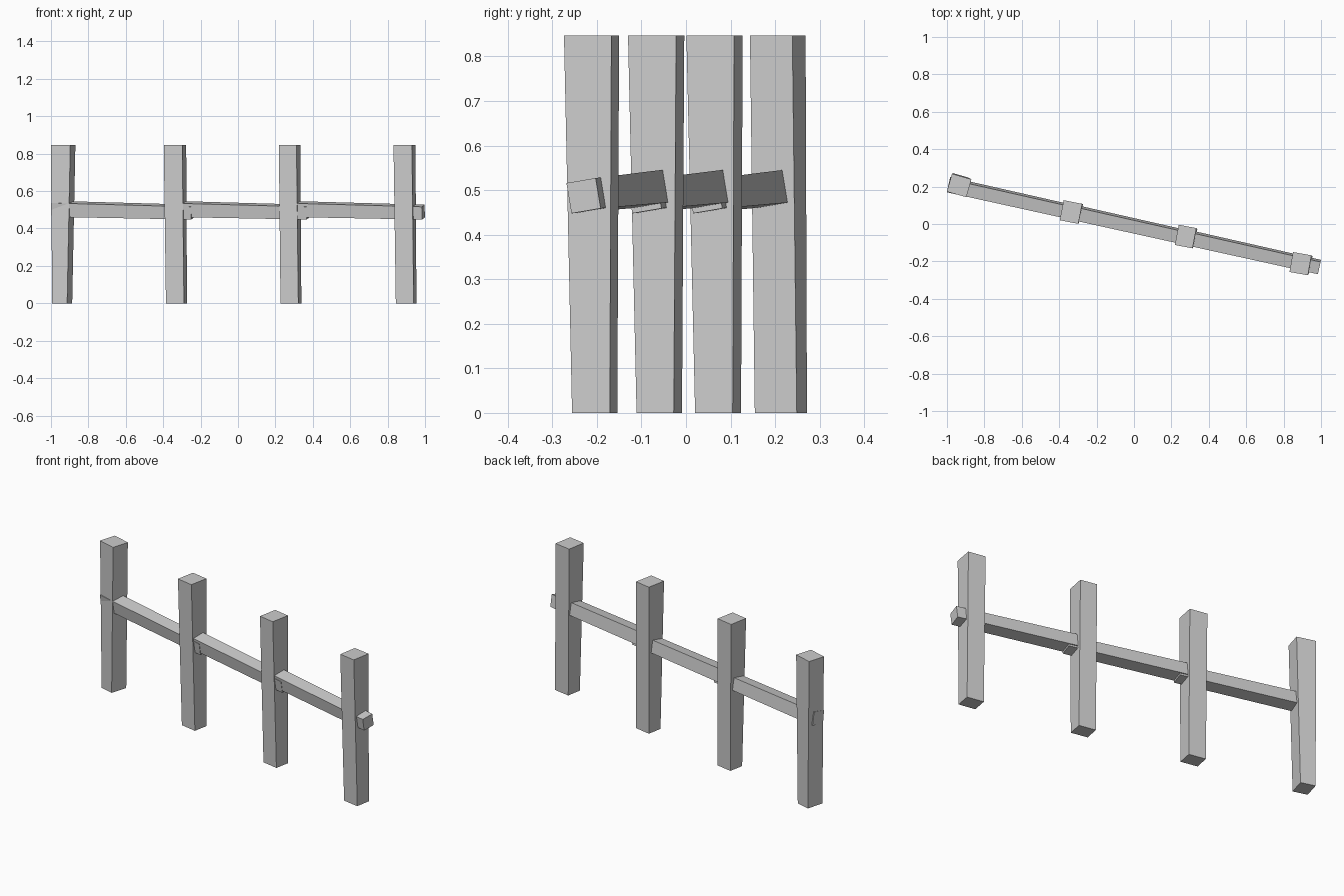
import bpy
import bmesh
from math import radians
from mathutils import Matrix, Vector

default = bpy.data.objects.get("Cube")
if default:
    bpy.data.objects.remove(default, do_unlink=True)

GREY = (0.6, 0.6, 0.6, 1.0)
wood = bpy.data.materials.new("plain_grey")
wood.use_nodes = True
wood.diffuse_color = GREY
wood.node_tree.nodes["Principled BSDF"].inputs["Base Color"].default_value = GREY


def tapered_beam(name, start, end, start_size, end_size, rotation):
    """Box between two points whose rectangular ends may differ in size."""
    bm = bmesh.new()
    bmesh.ops.create_cube(bm, size=1)
    for v in bm.verts:
        at_end = v.co.z > 0
        size, centre = (end_size, end) if at_end else (start_size, start)
        offset = Vector((v.co.x * size[0], v.co.y * size[1], 0))
        v.co = Vector(centre) + rotation @ offset
    bmesh.ops.recalc_face_normals(bm, faces=bm.faces)
    mesh = bpy.data.meshes.new(name)
    bm.to_mesh(mesh)
    bm.free()
    mesh.materials.append(wood)
    obj = bpy.data.objects.new(name, mesh)
    bpy.context.collection.objects.link(obj)


# Posts: bottom centre, top centre, bottom size, top size, turn in degrees
HEIGHT = 0.847
posts = [
    ((-0.94, 0.213), (-0.935, 0.206), (0.083, 0.098), (0.108, 0.099), -16),
    ((-0.329, 0.072), (-0.337, 0.064), (0.098, 0.086), (0.101, 0.109), -11),
    ((0.283, -0.06), (0.276, -0.067), (0.097, 0.085), (0.096, 0.11), -11),
    ((0.899, -0.205), (0.890, -0.212), (0.097, 0.086), (0.1, 0.108), -10),
]
for i, (foot, head, foot_size, head_size, turn) in enumerate(posts):
    tapered_beam(f"post_{i + 1}", (*foot, 0), (*head, HEIGHT), foot_size,
                 head_size, Matrix.Rotation(radians(turn), 3, "Z"))

# Rails: each runs through one post and out past the next, rolled on its axis
STEP = Vector((0.617, -0.1365, 0))
start = Vector((-0.991, 0.21, 0.505))
end = Vector((-0.243, 0.043, 0.4875))
along = (end - start).normalized()
side = Vector((0, 0, 1)).cross(along).normalized()
frame = Matrix((side, along.cross(side), along)).transposed()
frame = frame @ Matrix.Rotation(radians(9.5), 3, "Z")
for i in range(3):
    tapered_beam(f"rail_{i + 1}", start + STEP * i, end + STEP * i,
                 (0.072, 0.075), (0.068, 0.069), frame)
